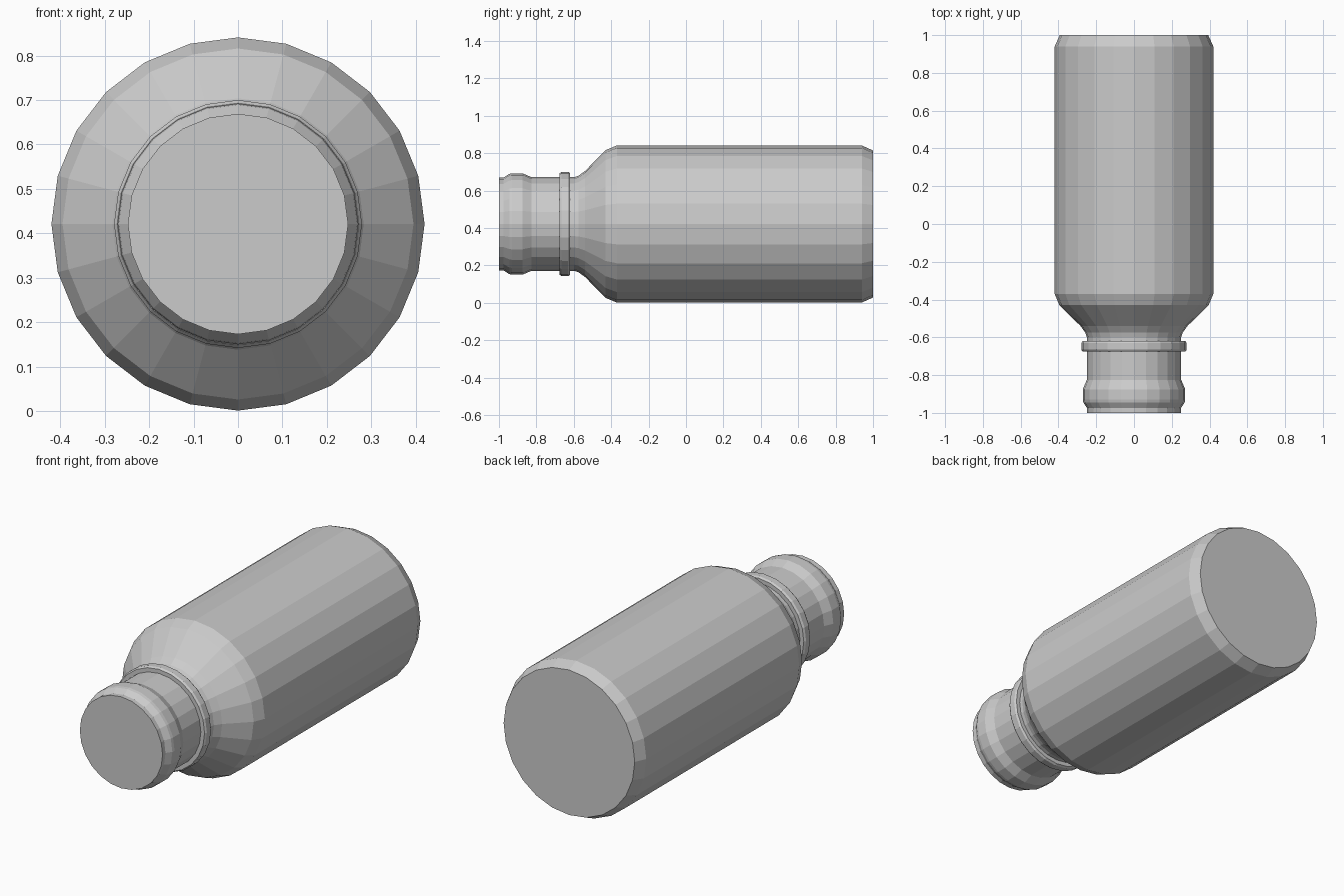
import bpy, bmesh
from math import sin, cos, tau

if "Cube" in bpy.data.objects:
    bpy.data.objects.remove(bpy.data.objects["Cube"])

SIDES = 24
AXIS_Z = 0.421


def lathe(name, profile, capped):
    """Revolve (y, radius) points around the bottle's lengthwise axis."""
    bm = bmesh.new()
    rings = []
    for y, r in profile:
        rings.append([bm.verts.new((r * sin(tau * i / SIDES), y,
                                    AXIS_Z + r * cos(tau * i / SIDES)))
                      for i in range(SIDES)])
    pairs = list(zip(rings, rings[1:]))
    if capped:
        bm.faces.new(rings[0])
        bm.faces.new(rings[-1])
    else:
        pairs.append((rings[-1], rings[0]))
    for a, b in pairs:
        for i in range(SIDES):
            j = (i + 1) % SIDES
            bm.faces.new((a[i], a[j], b[j], b[i]))
    bmesh.ops.recalc_face_normals(bm, faces=bm.faces)
    mesh = bpy.data.meshes.new(name)
    bm.to_mesh(mesh)
    bm.free()
    obj = bpy.data.objects.new(name, mesh)
    bpy.context.collection.objects.link(obj)
    return obj


# Bottle: mouth, lip bulge, neck, sloping shoulder, body, chamfered base
lathe("bottle_body", [
    (-1.0, 0.248), (-0.975, 0.248), (-0.945, 0.268), (-0.93, 0.271),
    (-0.875, 0.271), (-0.825, 0.25), (-0.60, 0.25), (-0.575, 0.258),
    (-0.54, 0.283), (-0.43, 0.395), (-0.37, 0.42), (0.94, 0.42),
    (1.0, 0.393)], True)

# Support ring around the neck, with softened edges
lathe("neck_ring", [
    (-0.675, 0.24), (-0.675, 0.272), (-0.665, 0.279),
    (-0.63, 0.279), (-0.62, 0.272), (-0.62, 0.24)], False)
